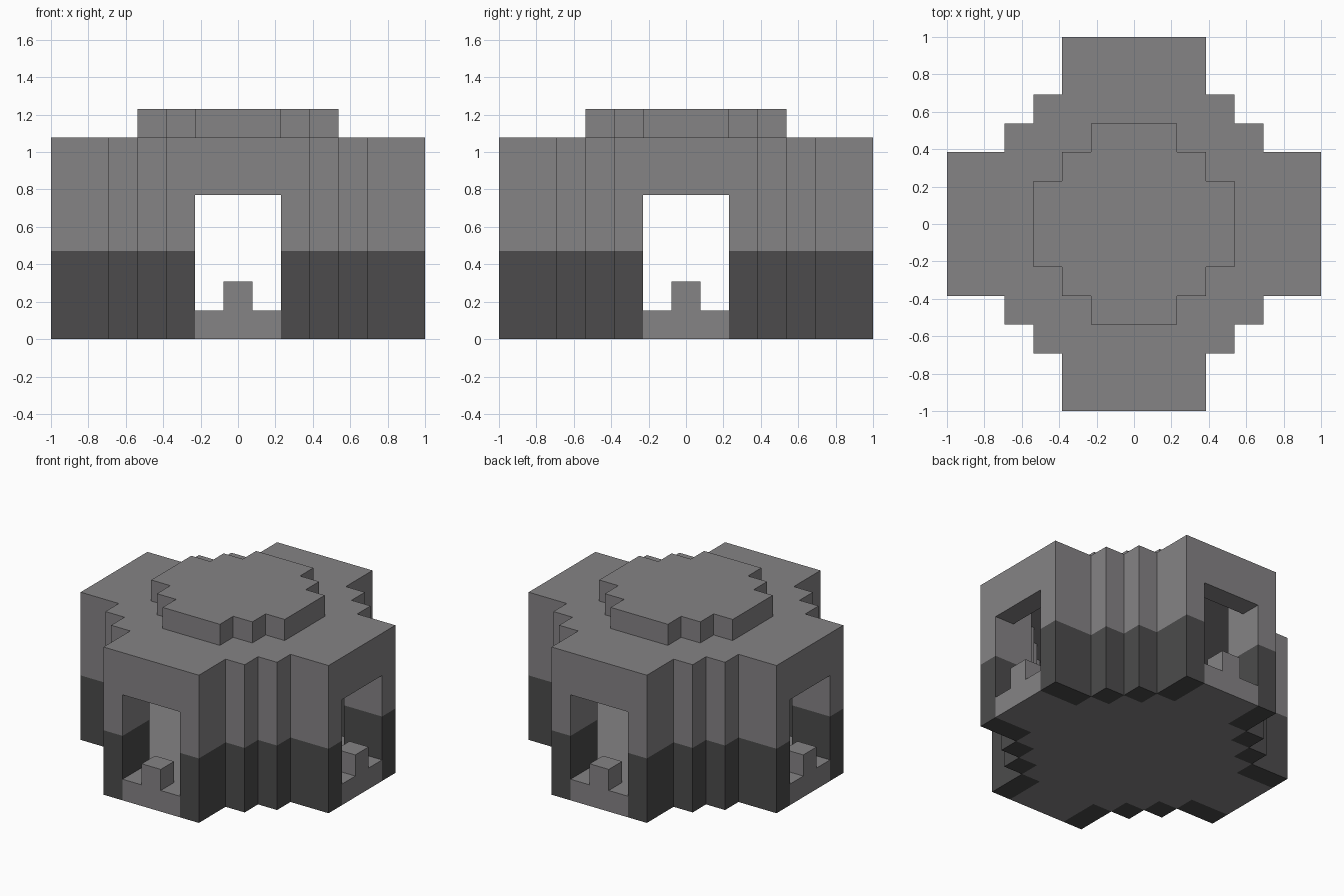
import bpy, bmesh
from mathutils import Matrix, Vector

U = 2 / 13            # one block
BAND = 0.47 / U       # top of the dark lower band, in blocks

if "Cube" in bpy.data.objects:
    bpy.data.objects.remove(bpy.data.objects["Cube"], do_unlink=True)


def material(name, rgb):
    m = bpy.data.materials.new(name)
    m.use_nodes = True
    m.diffuse_color = (*rgb, 1)
    m.node_tree.nodes["Principled BSDF"].inputs["Base Color"].default_value = (*rgb, 1)
    return m


light = material("light grey stone", (0.235, 0.228, 0.235))
dark = material("dark grey stone", (0.072, 0.071, 0.072))


def finish(name, bm, mats):
    bmesh.ops.recalc_face_normals(bm, faces=bm.faces)
    bmesh.ops.scale(bm, vec=(U, U, U), verts=bm.verts)
    me = bpy.data.meshes.new(name)
    bm.to_mesh(me)
    bm.free()
    for m in mats:
        me.materials.append(m)
    ob = bpy.data.objects.new(name, me)
    bpy.context.collection.objects.link(ob)
    return ob


def add_box(bm, lo, hi):
    lo, hi = Vector(lo), Vector(hi)
    mat = Matrix.Translation((lo + hi) / 2) @ Matrix.Diagonal((*(hi - lo), 1))
    bmesh.ops.create_cube(bm, size=1, matrix=mat)


def stepped_slab(name, steps, z0, z1):
    """Extrude a stepped cross outline given by its outer corners in one quarter."""
    quarter = []
    for i, (x, y) in enumerate(steps):
        if i:
            quarter.append((x, steps[i - 1][1]))
        quarter.append((x, y))
    left = [(-x, y) for x, y in reversed(quarter)]
    half = quarter + left
    outline = half + [(x, -y) for x, y in reversed(half)]
    bm = bmesh.new()
    face = bm.faces.new([bm.verts.new((x, y, z0)) for x, y in outline])
    res = bmesh.ops.extrude_face_region(bm, geom=[face])
    top = [g for g in res["geom"] if isinstance(g, bmesh.types.BMVert)]
    bmesh.ops.translate(bm, vec=(0, 0, z1 - z0), verts=top)
    return finish(name, bm, [light])


# Floor, roof and raised cap
stepped_slab("floor", [(6.5, 1.5), (4.5, 2.5), (3.5, 3.5), (2.5, 4.5), (1.5, 6.5)], 0, 1)
stepped_slab("roof", [(6.5, 2.5), (4.5, 3.5), (3.5, 4.5), (2.5, 6.5)], 6, 7)
stepped_slab("roof_cap", [(3.5, 1.5), (2.5, 2.5), (1.5, 3.5)], 7, 8)

# Stepped corner walls, dark below the band and light above
for side, sx in (("left", 1), ("right", -1)):
    for end, sy in (("back", 1), ("front", -1)):
        bm = bmesh.new()
        for x0, x1, y0, y1 in ((4.5, 6.5, 1.5, 2.5), (3.5, 4.5, 2.5, 3.5)):
            add_box(bm, (x0, y0, 0), (x1, y1, 6))
            add_box(bm, (y0, x0, 0), (y1, x1, 6))
        bmesh.ops.scale(bm, vec=(sx, sy, 1), verts=bm.verts)
        bmesh.ops.bisect_plane(bm, geom=bm.verts[:] + bm.edges[:] + bm.faces[:],
                               plane_co=(0, 0, BAND), plane_no=(0, 0, 1))
        for f in bm.faces:
            f.material_index = int(f.calc_center_median().z < BAND)
        finish(f"{end}_{side}_wall", bm, [light, dark])

# Doorway lintel and sill post on each of the four sides
for i, side in enumerate(("left", "back", "right", "front")):
    turn = Matrix.Rotation(i * 1.5707963, 3, "Z")
    for part, w, z0, z1 in (("lintel", 1.5, 5, 6), ("post", 0.5, 1, 2)):
        bm = bmesh.new()
        add_box(bm, (5.5, -w, z0), (6.5, w, z1))
        bmesh.ops.rotate(bm, verts=bm.verts, matrix=turn)
        finish(f"{side}_door_{part}", bm, [light])
